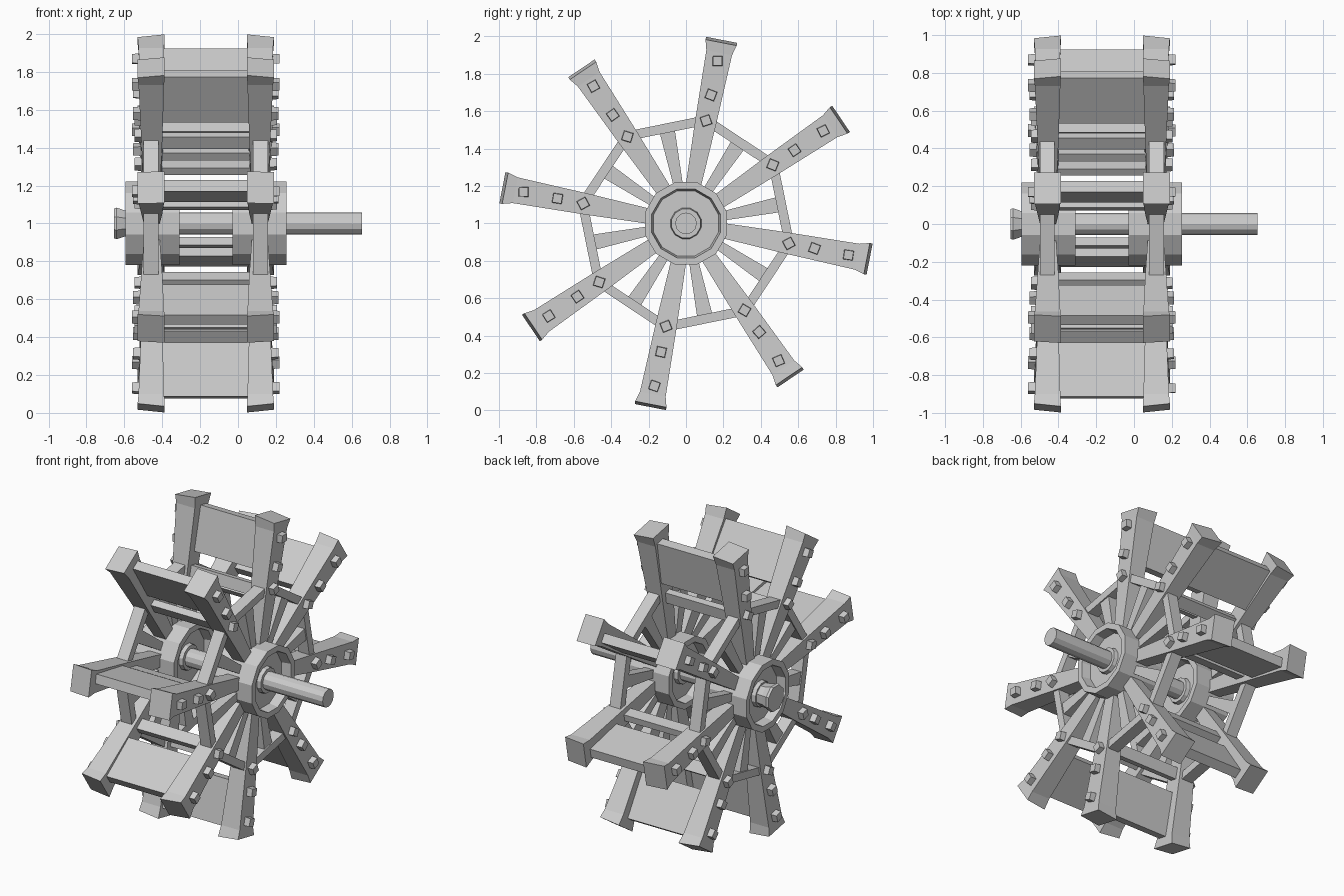
import bpy, bmesh, math, random
from mathutils import Vector

if "Cube" in bpy.data.objects:
    bpy.data.objects.remove(bpy.data.objects["Cube"])

random.seed(4)
MID = -0.17          # mirror plane between the two wheel sides
BASE = -11.0         # angle of the first spoke in degrees
wood = bpy.data.materials.new("plain grey")
wood.diffuse_color = (0.6, 0.6, 0.6, 1)
wood.use_nodes = True
wood.node_tree.nodes["Principled BSDF"].inputs["Base Color"].default_value = wood.diffuse_color


def make(name, verts, faces):
    bm = bmesh.new()
    vs = [bm.verts.new(v) for v in verts]
    for f in faces:
        bm.faces.new([vs[i] for i in f])
    bmesh.ops.recalc_face_normals(bm, faces=bm.faces)
    me = bpy.data.meshes.new(name)
    bm.to_mesh(me)
    bm.free()
    me.materials.append(wood)
    ob = bpy.data.objects.new(name, me)
    bpy.context.collection.objects.link(ob)
    return ob


def polar(x, r, t, deg):
    """Point at radius r and sideways offset t on a wheel arm at an angle."""
    a = math.radians(deg)
    return Vector((x, r * math.cos(a) - t * math.sin(a),
                   1 + r * math.sin(a) + t * math.cos(a)))


def loft(name, deg, sections, flip=False):
    """Sections: (r at x0, r at x1, t0, t1, x0, x1), joined into a beam."""
    verts, faces = [], []
    for r0, r1, t0, t1, x0, x1 in sections:
        for r, t, x in ((r0, t0, x0), (r0, t1, x0), (r1, t1, x1), (r1, t0, x1)):
            verts.append(polar(2 * MID - x if flip else x, r, t, deg))
    n = len(sections)
    for s in range(n - 1):
        for k in range(4):
            a, b = s * 4 + k, s * 4 + (k + 1) % 4
            faces.append((a, b, b + 4, a + 4))
    faces += [(0, 1, 2, 3), tuple(4 * n - 4 + k for k in range(4))]
    return make(name, verts, faces)


def box(name, deg, r, t, x, flip=False):
    return loft(name, deg, [(q, q, t[0], t[1], x[0], x[1]) for q in r], flip)


def lathe(name, profile, sides, flip=False, closed=False, turn=0.0):
    """Turn an (x, radius) profile around the axle."""
    n, verts, faces = len(profile), [], []
    for s in range(sides):
        for x, r in profile:
            verts.append(polar(2 * MID - x if flip else x, r, 0,
                               turn + 360 * s / sides))
    for s in range(sides):
        s2 = (s + 1) % sides
        for k in range(n if closed else n - 1):
            k2 = (k + 1) % n
            faces.append((s * n + k, s * n + k2, s2 * n + k2, s2 * n + k))
    if not closed:
        faces.append([s * n for s in range(sides)])
        faces.append([s * n + n - 1 for s in range(sides)])
    return make(name, verts, faces)


# axle and its end nut
lathe("axle", [(-0.62, 0.058), (0.655, 0.058)], 12)
lathe("axle_nut", [(-0.53, 0.07), (-0.60, 0.075), (-0.64, 0.09), (-0.655, 0.085)], 8, turn=22.5)

for side, flip in (("left", False), ("right", True)):
    # hub drum, recessed on both faces, with a collar around the axle
    lathe(side + "_hub", [(-0.595, 0.19), (-0.595, 0.228), (-0.31, 0.228), (-0.31, 0.19),
                          (-0.37, 0.18), (-0.37, 0.085), (-0.345, 0.08), (-0.345, 0.04),
                          (-0.56, 0.04), (-0.56, 0.08), (-0.535, 0.085), (-0.535, 0.18)],
          12, flip, closed=True, turn=15)
    for i in range(8):
        deg = BASE + 45 * i
        # main spoke, widening to a flared slanted tip
        loft(side + "_spoke", deg, [
            (0.15, 0.15, -0.038, 0.038, -0.495, -0.415),
            (0.55, 0.55, -0.057, 0.057, -0.51, -0.40),
            (0.93, 0.93, -0.07, 0.07, -0.525, -0.39),
            (0.985, 1.0, -0.085, 0.085, -0.53, -0.387)], flip)
        # thin spoke between the main ones
        loft(side + "_thin_spoke", deg + 22.5, [
            (0.15, 0.15, -0.022, 0.022, -0.485, -0.425),
            (0.50, 0.50, -0.041, 0.041, -0.49, -0.42)], flip)
        # straight rim beam from spoke to spoke
        loft(side + "_rim_beam", deg + 22.5, [
            (0.495, 0.495, -0.205, 0.205, -0.498, -0.42),
            (0.545, 0.545, -0.225, 0.225, -0.498, -0.42)], flip)
        # square bolt heads
        for r, x, spin in ((0.56, -0.545, 30), (0.70, -0.553, 0), (0.885, -0.56, 0)):
            c = math.radians(spin + random.uniform(-12, 12))
            pts = []
            for xx, h in ((-0.49, 0.028), (x, 0.024)):
                for k in range(4):
                    a = c + math.pi / 4 + k * math.pi / 2
                    d = h * math.sqrt(2)
                    pts.append(polar(2 * MID - xx if flip else xx,
                                     r + d * math.cos(a), d * math.sin(a), deg))
            make(side + "_bolt", pts, [(0, 1, 2, 3), (4, 5, 6, 7)] +
                 [(k, (k + 1) % 4, 4 + (k + 1) % 4, 4 + k) for k in range(4)])

# paddles and cross bars joining the two sides
for i in range(8):
    deg = BASE + 45 * i
    box("paddle", deg, (0.65, 0.94), (-0.05, 0.01), (-0.42, 0.08))
    box("cross_bar", deg, (0.49, 0.565), (-0.022, 0.022), (-0.43, 0.09))
